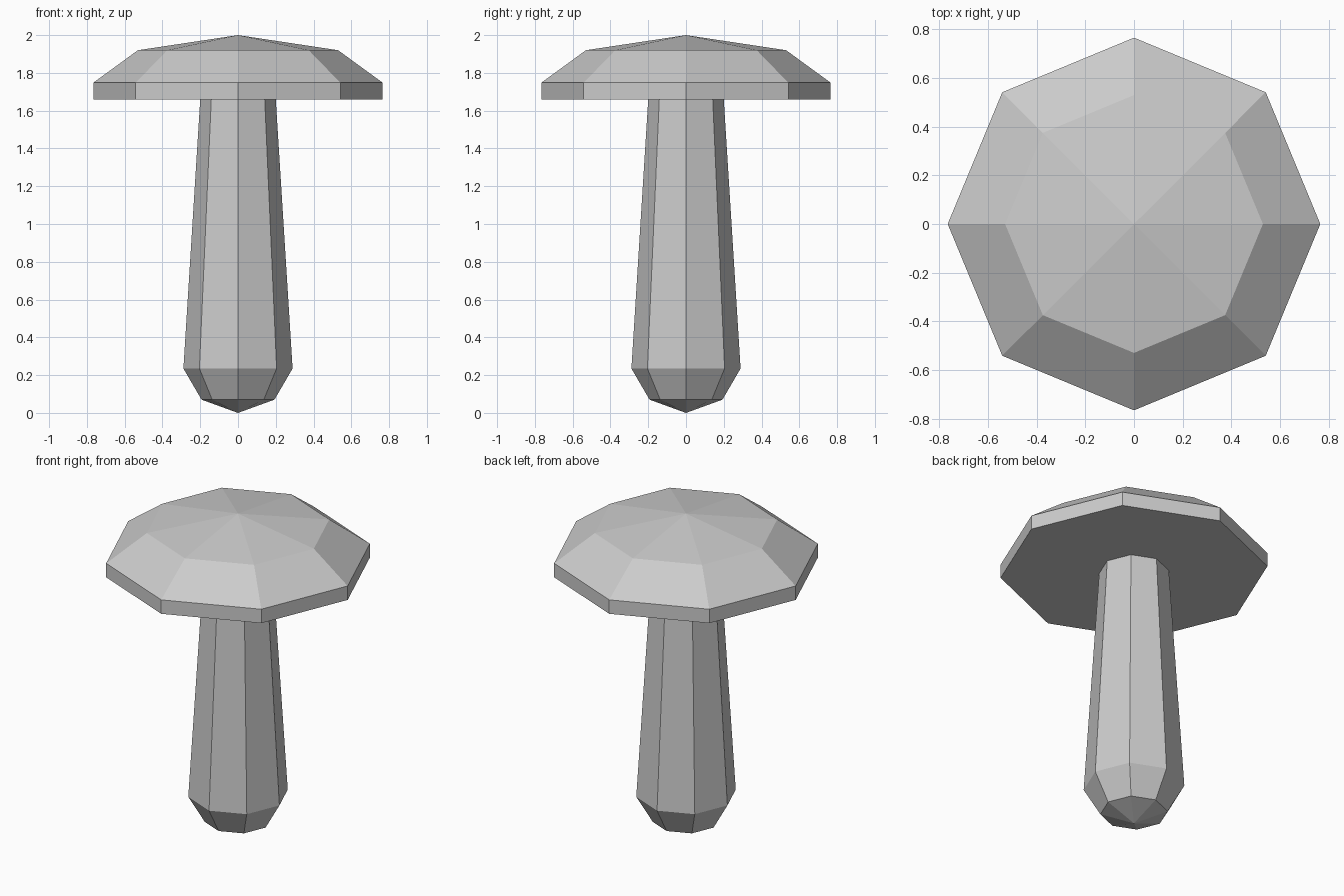
import bpy
import bmesh
from math import cos, sin, tau

cube = bpy.data.objects.get("Cube")
if cube:
    bpy.data.objects.remove(cube, do_unlink=True)

SIDES = 8

# Single plain grey
grey = bpy.data.materials.new("light grey")
grey.use_nodes = True
colour = (0.6, 0.6, 0.6, 1)
grey.diffuse_color = colour
grey.node_tree.nodes["Principled BSDF"].inputs["Base Color"].default_value = colour


def lathe(name, profile):
    """Turn a bottom-to-top (radius, height) profile into a faceted solid."""
    bm = bmesh.new()
    rings = []
    for r, z in profile:
        count = SIDES if r > 0 else 1
        rings.append([bm.verts.new((r * cos(tau * i / SIDES), r * sin(tau * i / SIDES), z))
                      for i in range(count)])
    for low, high in zip(rings, rings[1:]):
        for i in range(SIDES):
            j = (i + 1) % SIDES
            corners = [low[i % len(low)], low[j % len(low)],
                       high[j % len(high)], high[i % len(high)]]
            bm.faces.new(list(dict.fromkeys(corners)))
    # Close flat ends
    if len(rings[0]) > 1:
        bm.faces.new(rings[0][::-1])
    if len(rings[-1]) > 1:
        bm.faces.new(rings[-1])
    bmesh.ops.recalc_face_normals(bm, faces=bm.faces)
    mesh = bpy.data.meshes.new(name)
    bm.to_mesh(mesh)
    bm.free()
    mesh.materials.append(grey)
    obj = bpy.data.objects.new(name, mesh)
    bpy.context.collection.objects.link(obj)
    return obj


# Tapered stem with a pointed, bulbous foot
lathe("stem", [(0, 0), (0.193, 0.07), (0.289, 0.235), (0.2, 1.66)])

# Wide cap with a short upright rim and a shallow pointed crown
lathe("cap", [(0.766, 1.66), (0.766, 1.748), (0.53, 1.92), (0, 2)])
